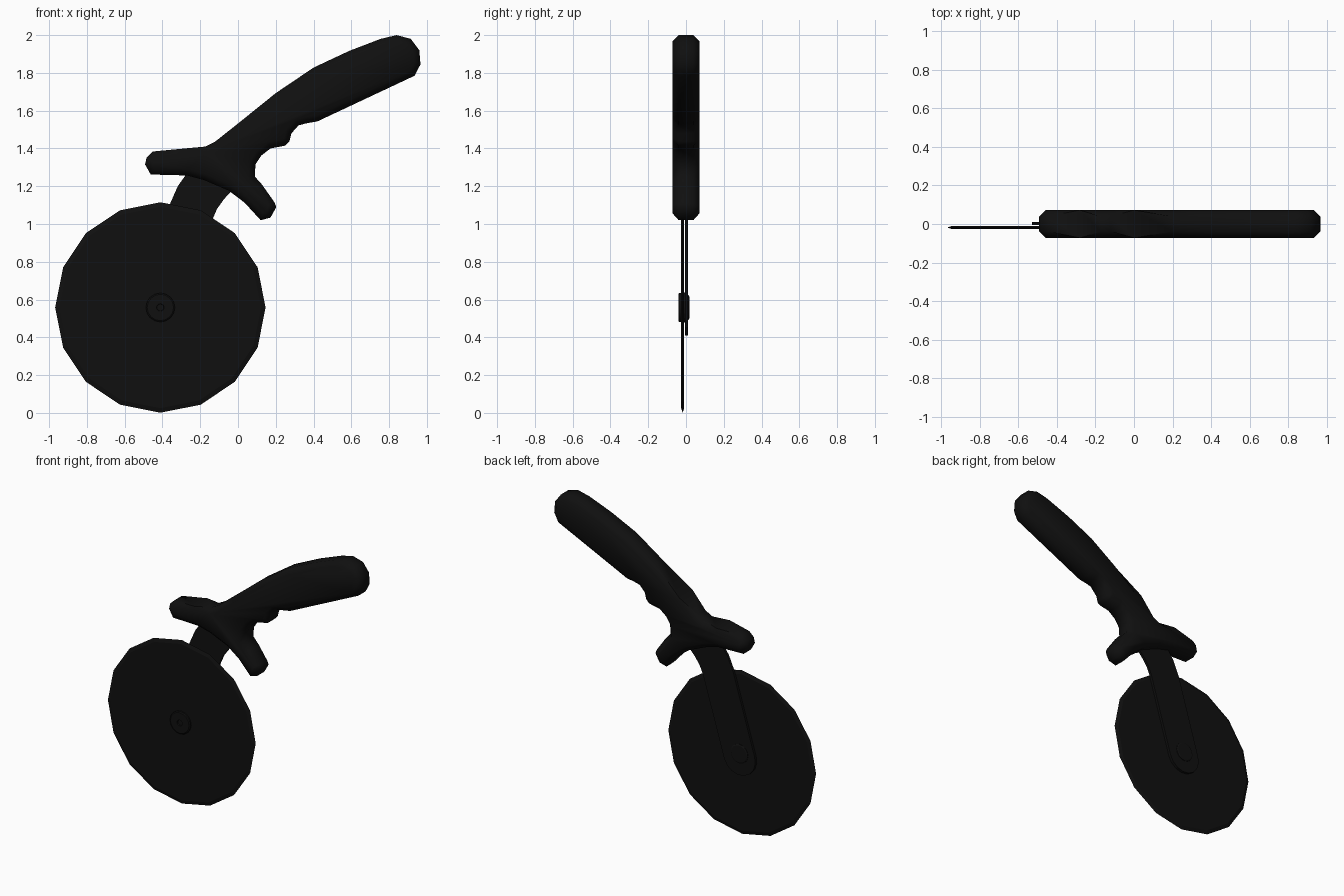
import bpy, bmesh, math
from mathutils import Vector

if "Cube" in bpy.data.objects:
    bpy.data.objects.remove(bpy.data.objects["Cube"])

HUB = (-0.411, 0.558)

black = bpy.data.materials.new("black")
black.diffuse_color = (0.005, 0.005, 0.005, 1)
black.use_nodes = True
black.node_tree.nodes["Principled BSDF"].inputs["Base Color"].default_value = black.diffuse_color


def finish(bm, name, smooth=None):
    bmesh.ops.recalc_face_normals(bm, faces=bm.faces)
    mesh = bpy.data.meshes.new(name)
    bm.to_mesh(mesh)
    bm.free()
    mesh.materials.append(black)
    ob = bpy.data.objects.new(name, mesh)
    bpy.context.collection.objects.link(ob)
    if smooth:
        bpy.ops.object.select_all(action='DESELECT')
        ob.select_set(True)
        bpy.context.view_layer.objects.active = ob
        bpy.ops.object.shade_smooth_by_angle(angle=math.radians(smooth))
    return ob


def slab(name, outline, y0, y1, chamfer=0, smooth=None):
    """Extrude an xz outline from y0 to y1, optionally chamfering the rims."""
    bm = bmesh.new()
    face = bm.faces.new([bm.verts.new((x, y0, z)) for x, z in outline])
    geom = bmesh.ops.extrude_face_region(bm, geom=[face])["geom"]
    for v in geom:
        if isinstance(v, bmesh.types.BMVert):
            v.co.y = y1
    if chamfer:
        rims = [e for e in bm.edges if e.verts[0].co.y == e.verts[1].co.y]
        bmesh.ops.bevel(bm, geom=rims, offset=chamfer, segments=1,
                        affect='EDGES', profile=0.5)
    return finish(bm, name, smooth)


def disc(name, profile, sides=16, smooth=None):
    """Stack rings (radius, y) round the hub axis and cap both ends."""
    bm = bmesh.new()
    rings = []
    for r, y in profile:
        rings.append([bm.verts.new((HUB[0] + r * math.cos(math.tau * i / sides), y,
                                    HUB[1] + r * math.sin(math.tau * i / sides)))
                      for i in range(sides)])
    for a, b in zip(rings, rings[1:]):
        for i in range(sides):
            j = (i + 1) % sides
            bm.faces.new((a[i], a[j], b[j], b[i]))
    bm.faces.new(rings[0])
    bm.faces.new(rings[-1])
    return finish(bm, name, smooth)


# Handle with two guard horns and a finger notch
handle = [(0.96, 1.92), (0.915, 1.98), (0.84, 2.0), (0.755, 1.98), (0.59, 1.917),
          (0.40, 1.828), (0.2, 1.693), (0.0, 1.532), (-0.12, 1.437), (-0.172, 1.41),
          (-0.28, 1.40), (-0.45, 1.384), (-0.484, 1.352), (-0.492, 1.315),
          (-0.462, 1.262), (-0.27, 1.257), (-0.178, 1.232), (-0.05, 1.177),
          (0.035, 1.113), (0.12, 1.02), (0.172, 1.034), (0.203, 1.09),
          (0.193, 1.115), (0.126, 1.21), (0.09, 1.25), (0.092, 1.315),
          (0.124, 1.363), (0.172, 1.4), (0.25, 1.415), (0.272, 1.437),
          (0.283, 1.48), (0.32, 1.522), (0.362, 1.533), (0.42, 1.543),
          (0.935, 1.785), (0.966, 1.845)]
slab("handle", handle, -0.072, 0.072, chamfer=0.033, smooth=60)

# Flat arm: a ribbon with a round lower end, curving up into the handle
path = [Vector(p) for p in [(-0.41, 0.53), (-0.25, 1.06), (-0.215, 1.14),
                            (-0.165, 1.21), (-0.10, 1.28)]]
half = 0.12
left, right = [], []
for i, p in enumerate(path):
    d = (path[min(i + 1, len(path) - 1)] - path[max(i - 1, 0)]).normalized()
    n = Vector((-d.y, d.x)) * half
    left.append(p + n)
    right.append(p - n)
start = math.atan2(*(left[0] - path[0]).yx)
cap = [path[0] + half * Vector((math.cos(start + math.pi * k / 8),
                                math.sin(start + math.pi * k / 8))) for k in range(1, 8)]
slab("arm", left[::-1] + cap + right, -0.006, 0.011)

# Cutting wheel with a ground edge
disc("blade", [(0.533, -0.026), (0.557, -0.018), (0.533, -0.010)])

# Pivot: washer, front cap with a dimple, rear rivet
disc("washer", [(0.08, -0.012), (0.08, -0.004)])
disc("pivot_cap", [(0.018, -0.034), (0.020, -0.041), (0.070, -0.041),
                   (0.077, -0.036), (0.077, -0.022)], smooth=30)
disc("rear_rivet", [(0.065, 0.008), (0.065, 0.014), (0.058, 0.018)], smooth=30)
